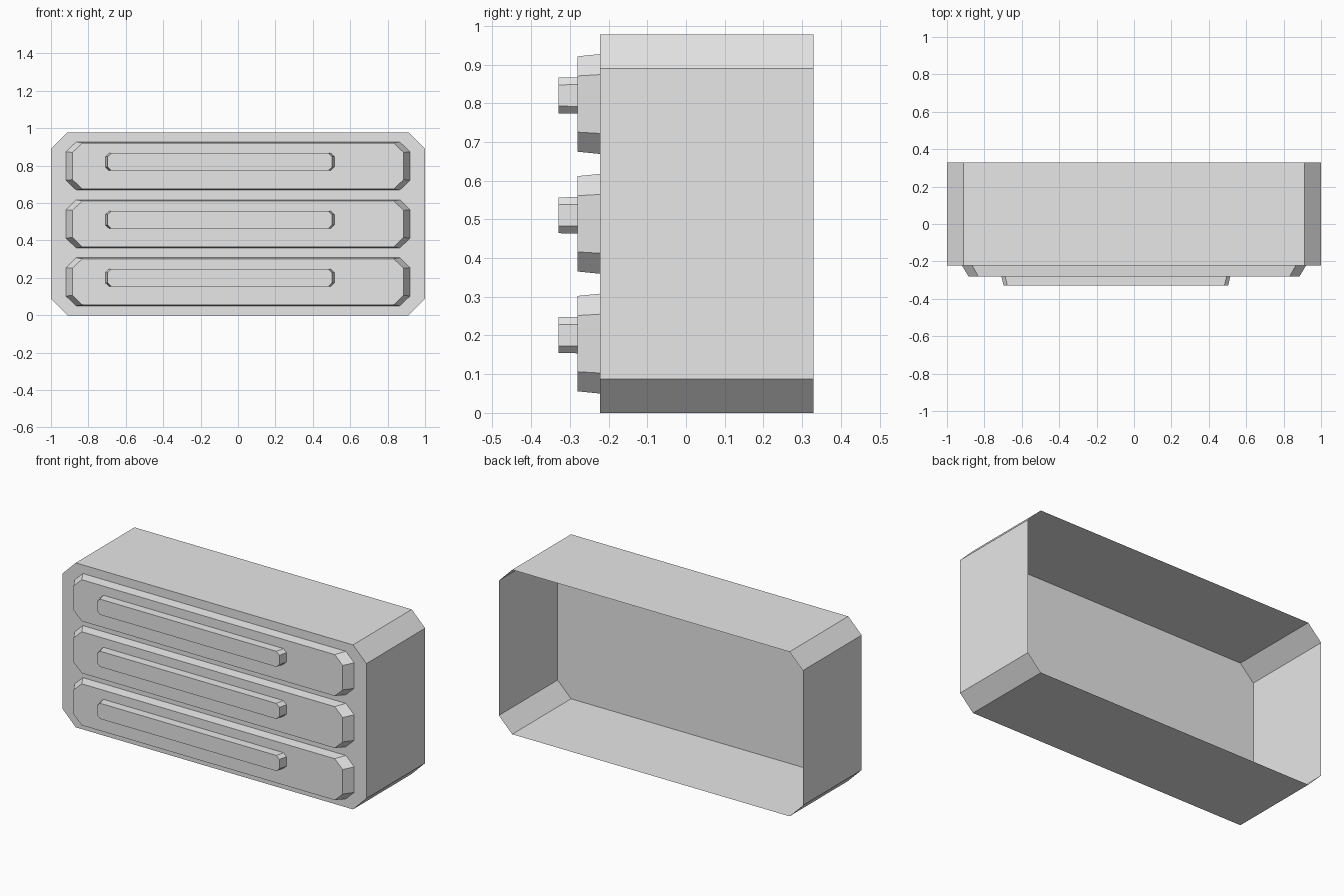
import bpy
import bmesh

cube = bpy.data.objects.get("Cube")
if cube:
    bpy.data.objects.remove(cube, do_unlink=True)

grey = bpy.data.materials.new("light grey")
grey.use_nodes = True
COLOUR = (0.8, 0.8, 0.8, 1)
grey.diffuse_color = COLOUR
grey.node_tree.nodes["Principled BSDF"].inputs["Base Color"].default_value = COLOUR


def octagon(half_x, half_z, cut_x, cut_z):
    """Rectangle outline with its corners cut off."""
    ix, iz = half_x - cut_x, half_z - cut_z
    return [(-ix, -half_z), (ix, -half_z), (half_x, -iz), (half_x, iz),
            (ix, half_z), (-ix, half_z), (-half_x, iz), (-half_x, -iz)]


def block(name, outline, centre, y_back, y_front, taper=(1, 1)):
    """Open-backed block: an outline run forward to a capped front."""
    cx, cz = centre
    bm = bmesh.new()
    back = [bm.verts.new((cx + x, y_back, cz + z)) for x, z in outline]
    front = [bm.verts.new((cx + x * taper[0], y_front, cz + z * taper[1]))
             for x, z in outline]
    bm.faces.new(front)
    for i in range(len(outline)):
        j = (i + 1) % len(outline)
        bm.faces.new((back[i], back[j], front[j], front[i]))
    mesh = bpy.data.meshes.new(name)
    bm.to_mesh(mesh)
    bm.free()
    mesh.materials.append(grey)
    obj = bpy.data.objects.new(name, mesh)
    bpy.context.collection.objects.link(obj)
    return obj


# Hollow case, open at the back
block("case", octagon(1, 0.489, 0.088, 0.088), (0, 0.489), 0.33, -0.222)

# Three drawer fronts, each with an off-centre handle bar
for i, row in enumerate(("lower", "middle", "upper")):
    z = 0.179 + 0.3095 * i
    block(row + "_drawer_front", octagon(0.92, 0.129, 0.055, 0.053),
          (0, z), -0.222, -0.28, (0.962, 0.955))
    block(row + "_handle", octagon(0.612, 0.047, 0.02, 0.019),
          (-0.097, z + 0.022), -0.28, -0.33, (0.98, 0.985))
